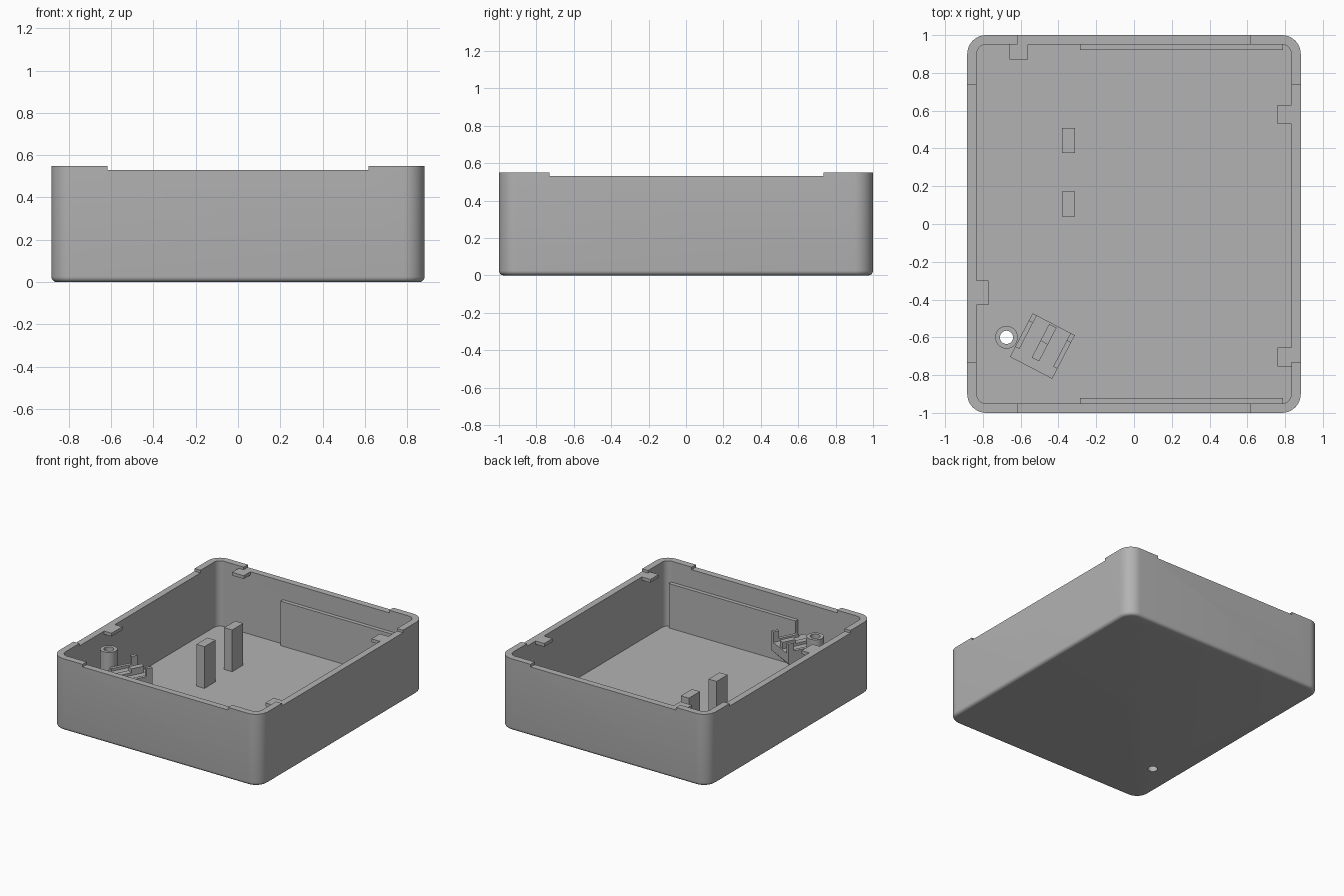
import bpy, bmesh, math
from mathutils import Matrix

if "Cube" in bpy.data.objects:
    bpy.data.objects.remove(bpy.data.objects["Cube"])

grey = bpy.data.materials.new("mid grey")
grey.diffuse_color = (0.45, 0.45, 0.45, 1)
grey.use_nodes = True
grey.node_tree.nodes["Principled BSDF"].inputs["Base Color"].default_value = grey.diffuse_color


def finish(name, bm, matrix=None):
    bmesh.ops.recalc_face_normals(bm, faces=bm.faces)
    mesh = bpy.data.meshes.new(name)
    bm.to_mesh(mesh)
    bm.free()
    if matrix:
        mesh.transform(matrix)
    mesh.materials.append(grey)
    ob = bpy.data.objects.new(name, mesh)
    bpy.context.collection.objects.link(ob)
    return ob


def box(name, x0, x1, y0, y1, z0, z1, matrix=None):
    bm = bmesh.new()
    bmesh.ops.create_cube(bm, size=1)
    for v in bm.verts:
        v.co.x = x0 if v.co.x < 0 else x1
        v.co.y = y0 if v.co.y < 0 else y1
        v.co.z = z0 if v.co.z < 0 else z1
    return finish(name, bm, matrix)


def ring(bm, hx, hy, r, z, n=10):
    """Rounded rectangle loop."""
    verts = []
    for k, (sx, sy) in enumerate([(1, 1), (-1, 1), (-1, -1), (1, -1)]):
        for i in range(n + 1):
            a = (k + i / n) * math.pi / 2
            verts.append(bm.verts.new((sx * (hx - r) + r * math.cos(a),
                                       sy * (hy - r) + r * math.sin(a), z)))
    return verts


def loft(bm, rings):
    for a, b in zip(rings, rings[1:]):
        for i in range(len(a)):
            j = (i + 1) % len(a)
            bm.faces.new((a[i], a[j], b[j], b[i]))


def cut(ob, cutter):
    cutter.hide_render = True
    mod = ob.modifiers.new("cut", 'BOOLEAN')
    mod.operation = 'DIFFERENCE'
    mod.solver = 'EXACT'
    mod.object = cutter
    bpy.context.view_layer.objects.active = ob
    bpy.ops.object.modifier_apply(modifier=mod.name)
    bpy.data.objects.remove(cutter)


def smooth(ob):
    bpy.ops.object.select_all(action='DESELECT')
    ob.select_set(True)
    bpy.context.view_layer.objects.active = ob
    bpy.ops.object.shade_smooth_by_angle(angle=math.radians(35))


HX, HY, H, WALL, FLOOR, R, F = 0.883, 1.0, 0.55, 0.05, 0.05, 0.1, 0.025
RIM = 0.53

# Tray shell: rounded bottom edge, straight outer wall, rim, inner wall and floor
bm = bmesh.new()
rings = []
for i in range(6):
    a = i / 5 * math.pi / 2
    d = F * (1 - math.sin(a))
    rings.append(ring(bm, HX - d, HY - d, R - d, F * (1 - math.cos(a))))
rings.append(ring(bm, HX, HY, R, H))
rings.append(ring(bm, HX - WALL, HY - WALL, R - WALL, H))
rings.append(ring(bm, HX - WALL, HY - WALL, R - WALL, FLOOR))
loft(bm, rings)
bm.faces.new(rings[0])
bm.faces.new(rings[-1])
tray = finish("tray", bm)

# Shallow rim notches on all four sides
cut(tray, box("rim_cutter_x", -0.617, 0.617, -1.2, 1.2, RIM, 0.7))
cut(tray, box("rim_cutter_y", -1.2, 1.2, -0.73, 0.735, RIM, 0.7))

# Screw hole through the floor
PX, PY = -0.675, -0.6
bm = bmesh.new()
bmesh.ops.create_cone(bm, cap_ends=True, segments=32, radius1=0.035, radius2=0.035, depth=0.4)
cut(tray, finish("hole_cutter", bm, Matrix.Translation((PX, PY, 0))))
smooth(tray)

# Hollow screw post
bm = bmesh.new()
loops = []
for r, z in [(0.06, FLOOR), (0.06, 0.5), (0.035, 0.5), (0.035, FLOOR), (0.06, FLOOR)]:
    loops.append([bm.verts.new((PX + r * math.cos(t * math.pi / 16),
                                PY + r * math.sin(t * math.pi / 16), z)) for t in range(32)])
loft(bm, loops)
bmesh.ops.remove_doubles(bm, verts=bm.verts, dist=1e-5)
smooth(finish("screw_post", bm))

# Lid catches just under the rim
for name, x0, x1, y0, y1 in [("back_catch", -0.66, -0.56, 0.87, 0.96),
                             ("right_catch_rear", 0.76, 0.84, 0.53, 0.63),
                             ("right_catch_front", 0.76, 0.84, -0.755, -0.655),
                             ("left_catch", -0.84, -0.77, -0.43, -0.30)]:
    box(name, x0, x1, y0, y1, RIM - 0.025, RIM)

# Thickened panels on the front and back inner walls
box("back_panel", -0.285, 0.79, 0.92, 0.955, FLOOR - 0.01, 0.39)
box("front_panel", -0.285, 0.79, -0.955, -0.92, FLOOR - 0.01, 0.39)

# Two standing posts
for name, y in [("post_front", 0.04), ("post_rear", 0.375)]:
    box(name, -0.38, -0.312, y, y + 0.133, FLOOR - 0.01, 0.37)

# Angled bracket: wedge body with an overhanging sloped underside
place = Matrix.Translation((-0.485, -0.646, 0)) @ Matrix.Rotation(math.radians(-27.5), 4, 'Z')
bm = bmesh.new()
profile = [(-0.13, 0.04), (-0.13, 0.37), (0.13, 0.37), (0.13, 0.30), (-0.12, 0.04)]
sides = [[bm.verts.new((x, y, z)) for y, z in profile] for x in (-0.126, 0.126)]
loft(bm, sides)
for s in sides:
    bm.faces.new(s)
finish("bracket", bm, place)

# Bracket side rails with end prongs, and a stepped centre rib
for side, x0 in [("left", -0.126), ("right", 0.101)]:
    box(side + "_rail", x0, x0 + 0.025, -0.07, 0.13, 0.36, 0.39, place)
    box(side + "_prong", x0, x0 + 0.025, 0.085, 0.13, 0.36, 0.45, place)
box("rib_low", -0.022, 0.022, -0.08, 0.02, 0.36, 0.39, place)
box("rib_high", -0.022, 0.022, 0.02, 0.12, 0.36, 0.42, place)
